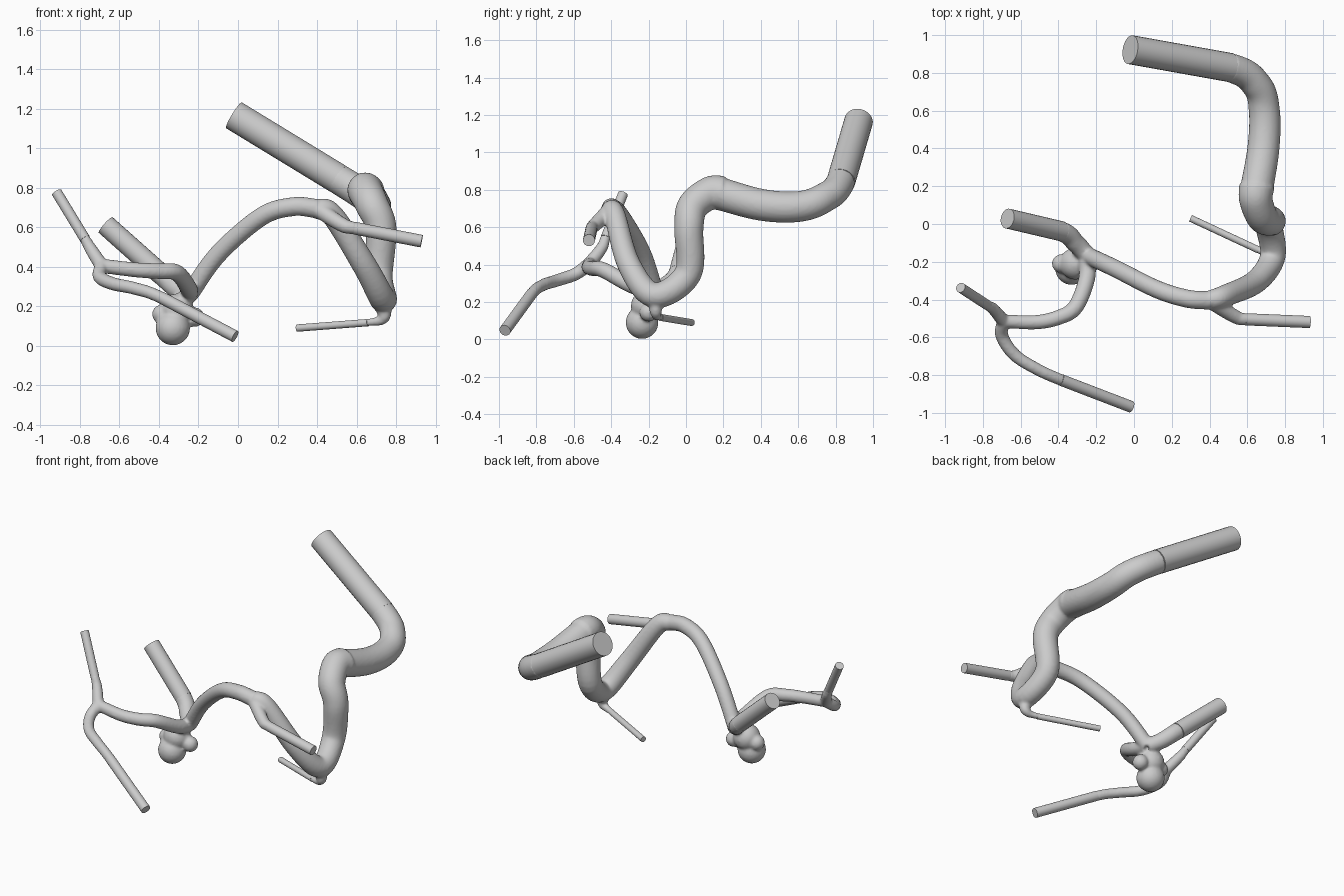
import bpy, bmesh
from math import sin, cos, tau
from mathutils import Vector
from mathutils.geometry import interpolate_bezier

if "Cube" in bpy.data.objects:
    bpy.data.objects.remove(bpy.data.objects["Cube"])

SIDES = 24


def tube(bm, pts, r0, r1):
    # sweep a tapering circle along the points
    rings, u, prev = [], None, None
    last = len(pts) - 1
    for i, p in enumerate(pts):
        t = (pts[min(i + 1, last)] - pts[max(i - 1, 0)]).normalized()
        u = prev.rotation_difference(t) @ u if prev else t.orthogonal()
        u = (u - t * u.dot(t)).normalized()
        v, prev = t.cross(u), t
        r = r0 + (r1 - r0) * i / last
        rings.append([bm.verts.new(p + r * (u * cos(tau * k / SIDES) + v * sin(tau * k / SIDES)))
                      for k in range(SIDES)])
    for a, b in zip(rings, rings[1:]):
        for k in range(SIDES):
            j = (k + 1) % SIDES
            bm.faces.new((a[k], a[j], b[j], b[k]))
    bm.faces.new(rings[0][::-1])
    bm.faces.new(rings[-1])


def make(name, bm):
    bmesh.ops.recalc_face_normals(bm, faces=bm.faces)
    me = bpy.data.meshes.new(name)
    bm.to_mesh(me)
    bm.free()
    ob = bpy.data.objects.new(name, me)
    bpy.context.collection.objects.link(ob)
    bpy.ops.object.select_all(action='DESELECT')
    ob.select_set(True)
    bpy.context.view_layer.objects.active = ob
    return ob


core = bmesh.new()


def branch(pts, r0, r1, name=None, cap=None):
    # smooth vessel through the points, with an optional straight flat-ended pipe to the cap
    p = [Vector(q) for q in pts]
    p = [2 * p[0] - p[1]] + p + [Vector(cap) if cap else 2 * p[-1] - p[-2]]
    path = [p[1]]
    for a, b, c, d in zip(p, p[1:], p[2:], p[3:]):
        path += interpolate_bezier(b, b + (c - a) / 6, c - (d - b) / 6, c, 9)[1:]
    tube(core, path, r0, r1)
    if cap:
        bm = bmesh.new()
        tube(bm, [p[-2] + (p[-2] - p[-1]).normalized() * 0.01, p[-1]], r1, r1)
        make(name, bm)
        bpy.ops.object.shade_smooth_by_angle()
    return path[-1]


# wide inlet, swept back from the first bend
bend = branch([(.645, .16, .785), (.685, .4, .72), (.69, .6, .71), (.65, .735, .755), (.5, .83, .85)],
              .088, .077, "inlet_pipe", (-.02, .923, 1.167))
# curling vessel, down then up to the fork
fork = branch([(.65, .2, .78), (.645, .13, .783), (.68, .035, .71), (.725, .015, .59),
               (.71, .01, .35), (.735, -.17, .235), (.645, -.305, .4), (.48, -.38, .66),
               (.4, -.405, .695)], .094, .052)
branch([fork, (.53, -.487, .612), (.6, -.505, .594)], .042, .032, "fork_pipe", (.93, -.519, .53))
# arching vessel to the left junction
left = branch([fork, (.28, -.395, .705), (.12, -.345, .655), (-.1, -.235, .465),
               (-.25, -.165, .255)], .049, .046)
branch([left, (-.31, -.1, .29), (-.39, -.037, .363)], .048, .053,
       "rear_left_pipe", (-.67, .029, .612))
# front left vessel and its two twigs
split = branch([left, (-.25, -.29, .29), (-.31, -.44, .37), (-.4, -.495, .378),
                (-.52, -.52, .385), (-.69, -.515, .405)], .046, .036)
branch([split, (-.745, -.45, .49), (-.78, -.427, .55)], .036, .027,
       "upper_twig_pipe", (-.918, -.337, .777))
branch([split, (-.7, -.59, .35), (-.635, -.69, .315), (-.52, -.765, .29), (-.38, -.828, .24)],
       .036, .031, "lower_twig_pipe", (-.015, -.968, .048))
# thin twig under the curl
branch([(.735, -.16, .2), (.735, -.16, .14), (.65, -.133, .117)], .042, .0185,
       "thin_twig_pipe", (.3, .03, .09))
# lobed bulge below the left junction
for x, y, z, r in [(-.33, -.235, .09, .088), (-.31, -.21, .18, .085),
                   (-.385, -.21, .16, .05), (-.22, -.2, .145, .05)]:
    ball = bmesh.ops.create_icosphere(core, subdivisions=3, radius=r)
    bmesh.ops.translate(core, verts=ball['verts'], vec=(x, y, z))

# merge all vessels into one smooth skin
body = make("vessel_body", core)
rm = body.modifiers.new("merge", 'REMESH')
rm.mode = 'VOXEL'
rm.voxel_size = .009
sm = body.modifiers.new("soften", 'SMOOTH')
sm.iterations = 5
bpy.ops.object.modifier_apply(modifier="merge")
bpy.ops.object.modifier_apply(modifier="soften")
bpy.ops.object.shade_smooth()
